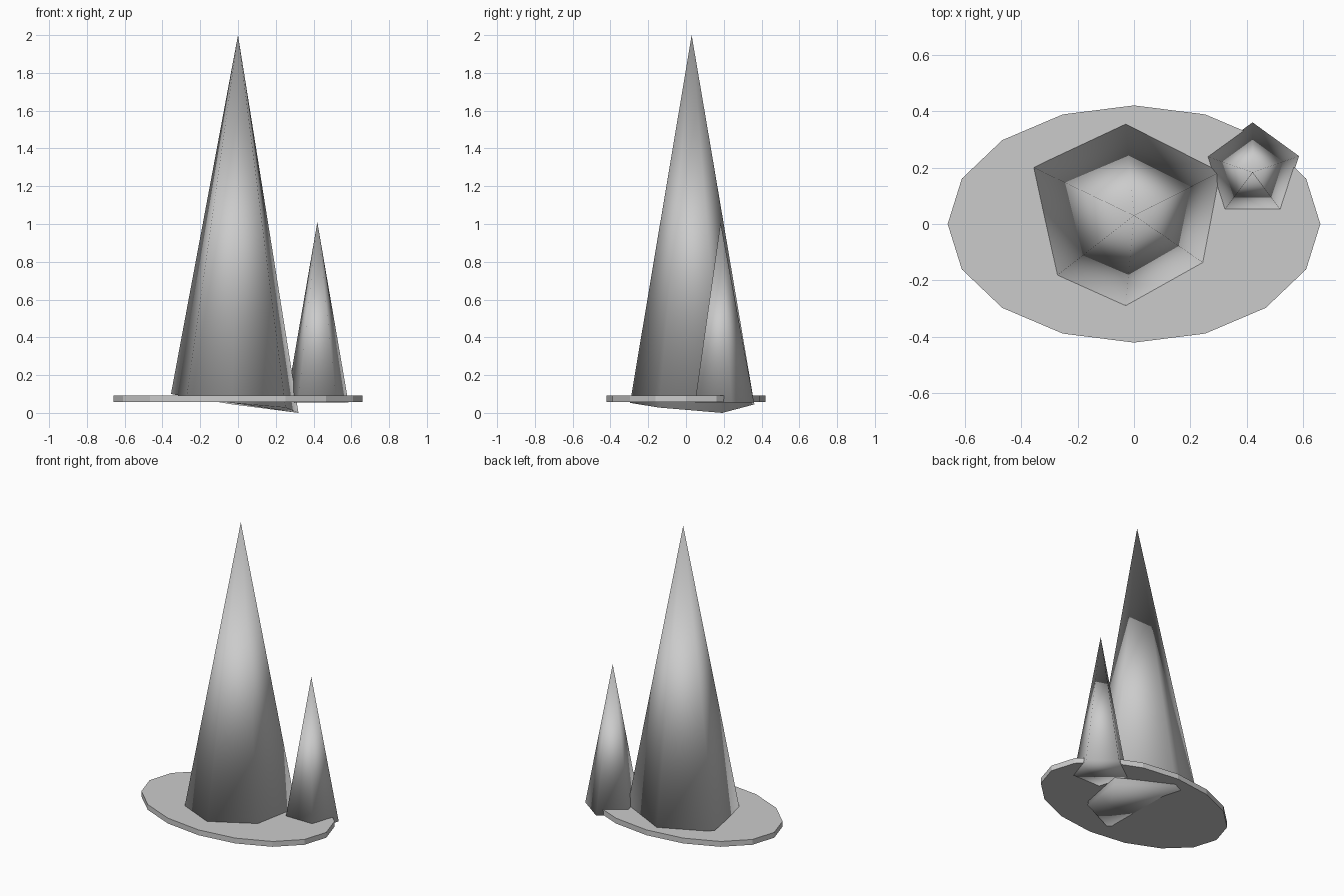
import bpy, bmesh, math

if "Cube" in bpy.data.objects:
    bpy.data.objects.remove(bpy.data.objects["Cube"])


def finish(name, bm, smooth):
    bmesh.ops.recalc_face_normals(bm, faces=bm.faces)
    for f in bm.faces:
        f.smooth = smooth
    me = bpy.data.meshes.new(name)
    bm.to_mesh(me)
    bm.free()
    ob = bpy.data.objects.new(name, me)
    bpy.context.collection.objects.link(ob)
    return ob


def spike(name, base, apex):
    """Closed pyramid over a base outline, smooth shaded all over."""
    bm = bmesh.new()
    ring = [bm.verts.new(p) for p in base]
    tip = bm.verts.new(apex)
    bm.faces.new(ring)
    for a, b in zip(ring, ring[1:] + ring[:1]):
        bm.faces.new((a, b, tip))
    return finish(name, bm, True)


# Flat oval ground plate, 16 sides
bm = bmesh.new()
bmesh.ops.create_cone(bm, cap_ends=True, segments=16, radius1=1, radius2=1, depth=1)
for v in bm.verts:
    a = math.atan2(v.co.y, v.co.x)
    k = round(a / (math.pi / 8)) * math.pi / 8
    v.co = (0.66 * math.cos(k), 0.42 * math.sin(k), 0.093 if v.co.z > 0 else 0.057)
finish("base_plate", bm, False)

# Large six-sided spike with an uneven, tilted foot
spike("large_spike",
      [(-0.03, 0.362, 0.045), (-0.355, 0.20, 0.10), (-0.272, -0.182, 0.085),
       (-0.03, -0.296, 0.053), (0.252, -0.142, 0.028), (0.32, 0.192, 0.0)],
      (0.0, 0.03, 2.0))

# Small five-sided spike at the back right
pent = [math.radians(90 + 72 * i) for i in range(5)]
spike("small_spike",
      [(0.42 + 0.173 * math.cos(a), 0.187 + 0.173 * math.sin(a), 0.055) for a in pent],
      (0.42, 0.183, 1.01))
